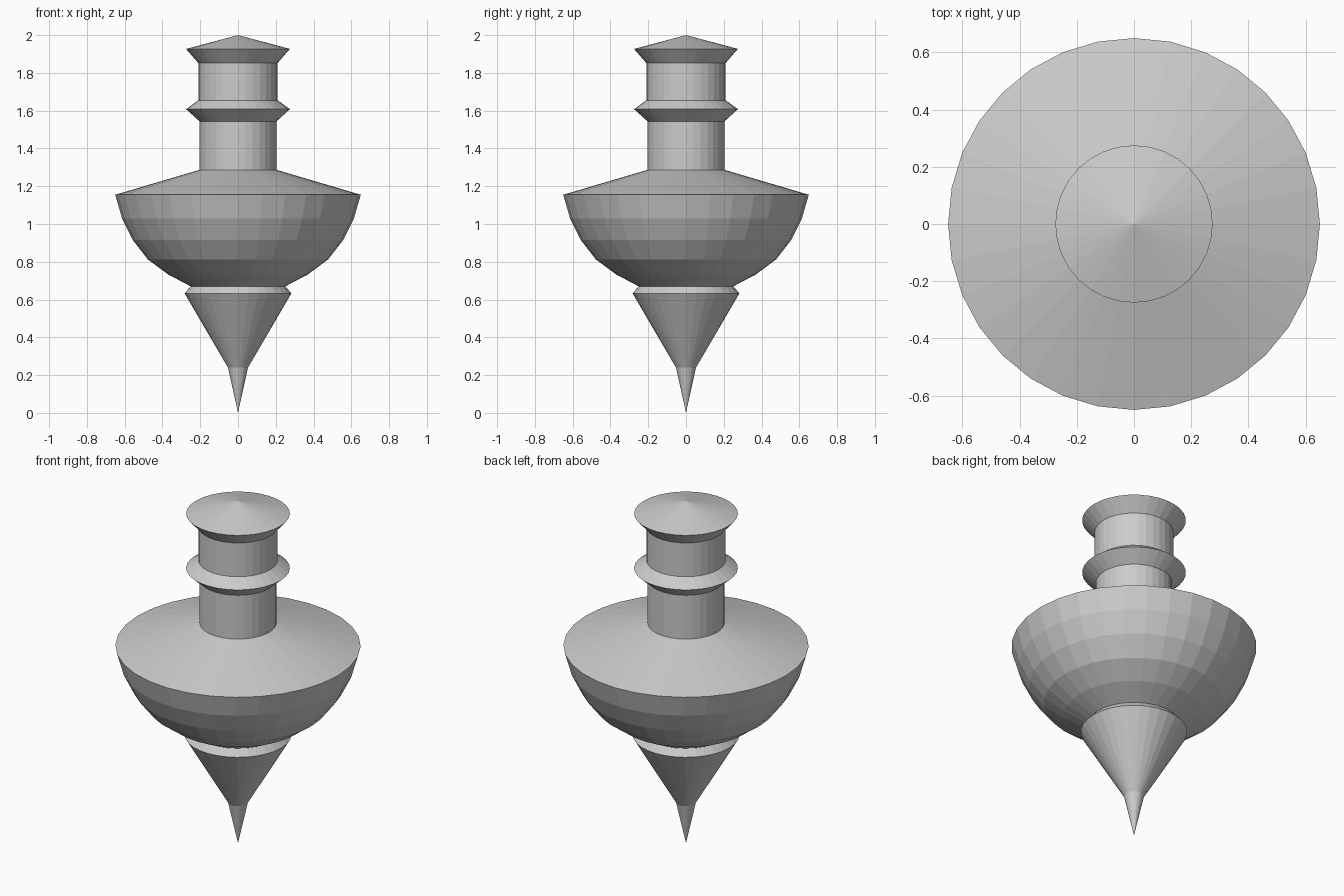
import bpy, bmesh
from math import cos, sin, tau

if "Cube" in bpy.data.objects:
    bpy.data.objects.remove(bpy.data.objects["Cube"])

SIDES = 32


def lathe(name, profile):
    """Revolve (radius, height) points around z; radius 0 makes a single pole."""
    bm = bmesh.new()
    rings = []
    for r, z in profile:
        if r == 0:
            rings.append([bm.verts.new((0, 0, z))] * SIDES)
        else:
            rings.append([bm.verts.new((r * cos(tau * i / SIDES), r * sin(tau * i / SIDES), z))
                          for i in range(SIDES)])
    for low, high in zip(rings, rings[1:]):
        for i in range(SIDES):
            j = (i + 1) % SIDES
            corners = [low[i], low[j], high[j], high[i]]
            bm.faces.new(list(dict.fromkeys(corners)))
    mesh = bpy.data.meshes.new(name)
    bm.to_mesh(mesh)
    bm.free()
    obj = bpy.data.objects.new(name, mesh)
    bpy.context.collection.objects.link(obj)
    return obj


# Needle point
lathe("spinning_tip", [(0, 0), (0.053, 0.24)])
# Lower cone with its narrow bevelled collar
lathe("lower_cone", [(0.053, 0.24), (0.283, 0.633), (0.25, 0.67)])
# Rounded body with sloping shoulder
lathe("body", [(0.25, 0.67), (0.37, 0.733), (0.477, 0.812), (0.557, 0.915),
               (0.614, 1.03), (0.65, 1.155), (0.203, 1.287)])
# Lower stem
lathe("lower_stem", [(0.203, 1.287), (0.203, 1.543)])
# Flared ring around the stem
lathe("stem_ring", [(0.203, 1.543), (0.275, 1.608), (0.21, 1.655)])
# Upper stem
lathe("upper_stem", [(0.21, 1.655), (0.21, 1.852)])
# Flared cap with shallow cone top
lathe("cap", [(0.21, 1.852), (0.275, 1.927), (0, 2.0)])
